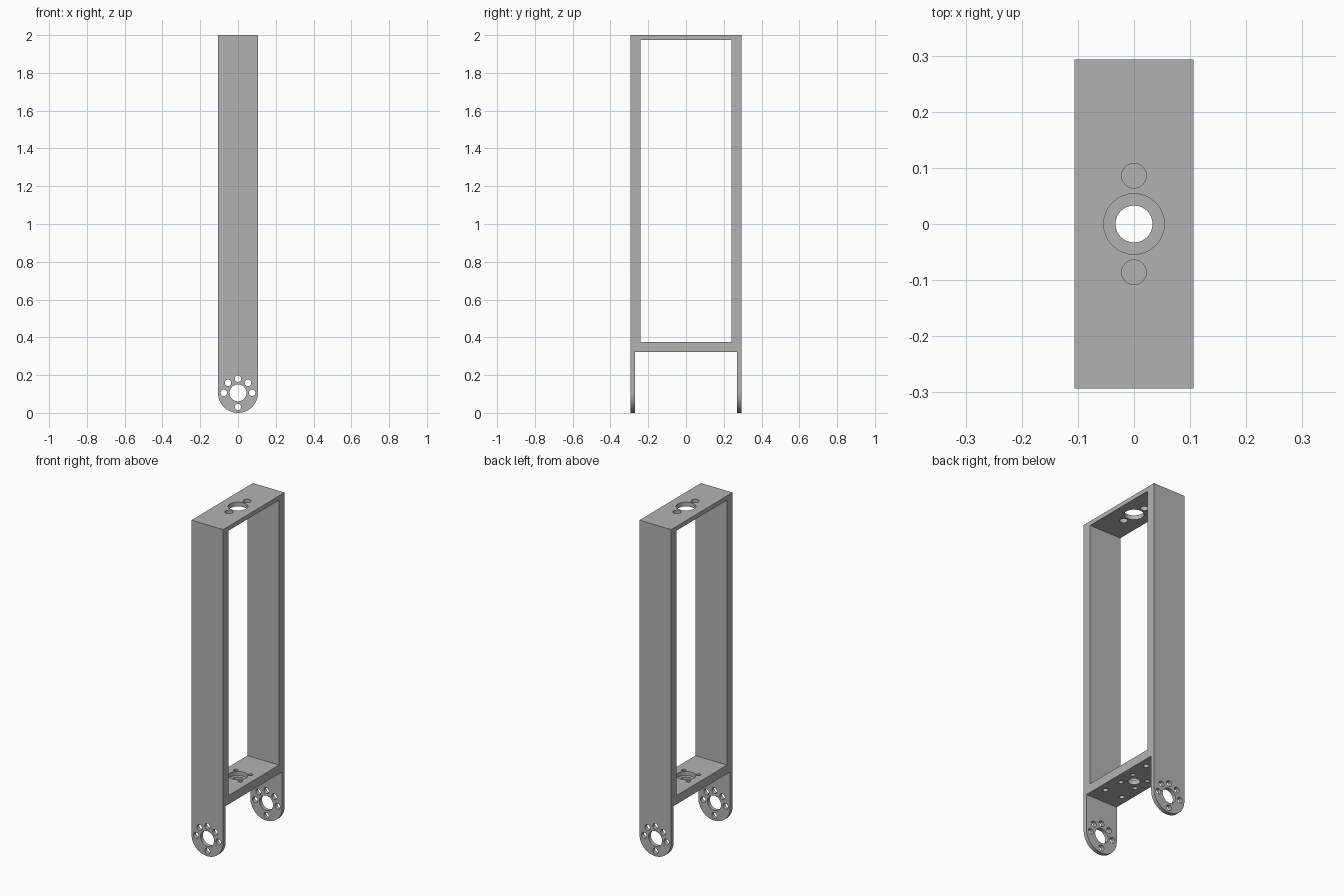
import bpy
import bmesh
import math
from mathutils import Matrix, Vector

cube = bpy.data.objects.get("Cube")
if cube:
    bpy.data.objects.remove(cube, do_unlink=True)

HALF_W, HALF_D = 0.106, 0.293
PIVOT_Z = HALF_W
PLATE_LOW, PLATE_HIGH = 0.322, 0.375

grey = bpy.data.materials.new("plain grey")
grey.use_nodes = True
colour = (0.45, 0.45, 0.45, 1)
grey.diffuse_color = colour
grey.node_tree.nodes["Principled BSDF"].inputs["Base Color"].default_value = colour


def make_object(name, bm):
    bmesh.ops.recalc_face_normals(bm, faces=bm.faces)
    mesh = bpy.data.meshes.new(name)
    bm.to_mesh(mesh)
    bm.free()
    mesh.materials.append(grey)
    obj = bpy.data.objects.new(name, mesh)
    bpy.context.collection.objects.link(obj)
    return obj


def add_box(bm, half_y, low, high):
    place = Matrix.Translation((0, 0, (low + high) / 2)) @ Matrix.Diagonal((1, 2 * half_y, high - low, 1))
    bmesh.ops.create_cube(bm, size=1, matrix=place)


def add_hole(bm, centre, radius, length, axis="Z"):
    place = Matrix.Translation(centre)
    if axis == "Y":
        place = place @ Matrix.Rotation(math.pi / 2, 4, "X")
    bmesh.ops.create_cone(bm, cap_ends=True, segments=32, radius1=radius,
                          radius2=radius, depth=length, matrix=place)


def cut(target, name, bm):
    cutter = make_object(name, bm)
    cutter.hide_render = True
    mod = target.modifiers.new(name, "BOOLEAN")
    mod.operation = "DIFFERENCE"
    mod.solver = "EXACT"
    mod.object = cutter
    bpy.context.view_layer.objects.active = target
    bpy.ops.object.modifier_apply(modifier=mod.name)
    bpy.data.objects.remove(cutter, do_unlink=True)


# Solid bar with a rounded lower end
bm = bmesh.new()
outline = [(-HALF_W, 2), (HALF_W, 2)]
for i in range(33):
    a = -math.pi * i / 32
    outline.append((HALF_W * math.cos(a), PIVOT_Z + HALF_W * math.sin(a)))
outline.reverse()
face = bm.faces.new([bm.verts.new((x, -HALF_D, z)) for x, z in outline])
grown = bmesh.ops.extrude_face_region(bm, geom=[face])
bmesh.ops.translate(bm, vec=Vector((0, 2 * HALF_D, 0)),
                    verts=[v for v in grown["geom"] if isinstance(v, bmesh.types.BMVert)])
bracket = make_object("bracket_frame", bm)

# Tall window and the gap between the legs
bm = bmesh.new()
add_box(bm, 0.24, PLATE_HIGH, 1.974)
add_box(bm, 0.27, -0.1, PLATE_LOW)
cut(bracket, "openings", bm)

# Leg pivots with their rings of screw holes
bm = bmesh.new()
add_hole(bm, (0, 0, PIVOT_Z), 0.045, 1, "Y")
for degrees in (0, 45, 90, 135, 180, 270):
    a = math.radians(degrees)
    add_hole(bm, (0.075 * math.cos(a), 0, PIVOT_Z + 0.075 * math.sin(a)), 0.017, 1, "Y")
cut(bracket, "leg_holes", bm)

# Top plate holes
bm = bmesh.new()
add_hole(bm, (0, 0, 2), 0.054, 0.2)
for side in (-1, 1):
    add_hole(bm, (0, side * 0.086, 2), 0.022, 0.2)
cut(bracket, "top_holes", bm)

# Cross plate: centre bore, inner through holes, outer blind holes from below
bm = bmesh.new()
add_hole(bm, (0, 0, 0.35), 0.033, 0.2)
for sx in (-1, 1):
    for sy in (-1, 1):
        add_hole(bm, (sx * 0.05, sy * 0.05, 0.35), 0.013, 0.2)
        add_hole(bm, (sx * 0.058, sy * 0.17, PLATE_LOW), 0.015, 0.06)
cut(bracket, "plate_holes", bm)

# Shallow recess around the centre bore
bm = bmesh.new()
add_hole(bm, (0, 0, PLATE_HIGH), 0.054, 0.05)
cut(bracket, "plate_recess", bm)

bpy.ops.object.select_all(action="DESELECT")
bracket.select_set(True)
bpy.context.view_layer.objects.active = bracket
bpy.ops.object.shade_smooth_by_angle(angle=math.radians(30))
